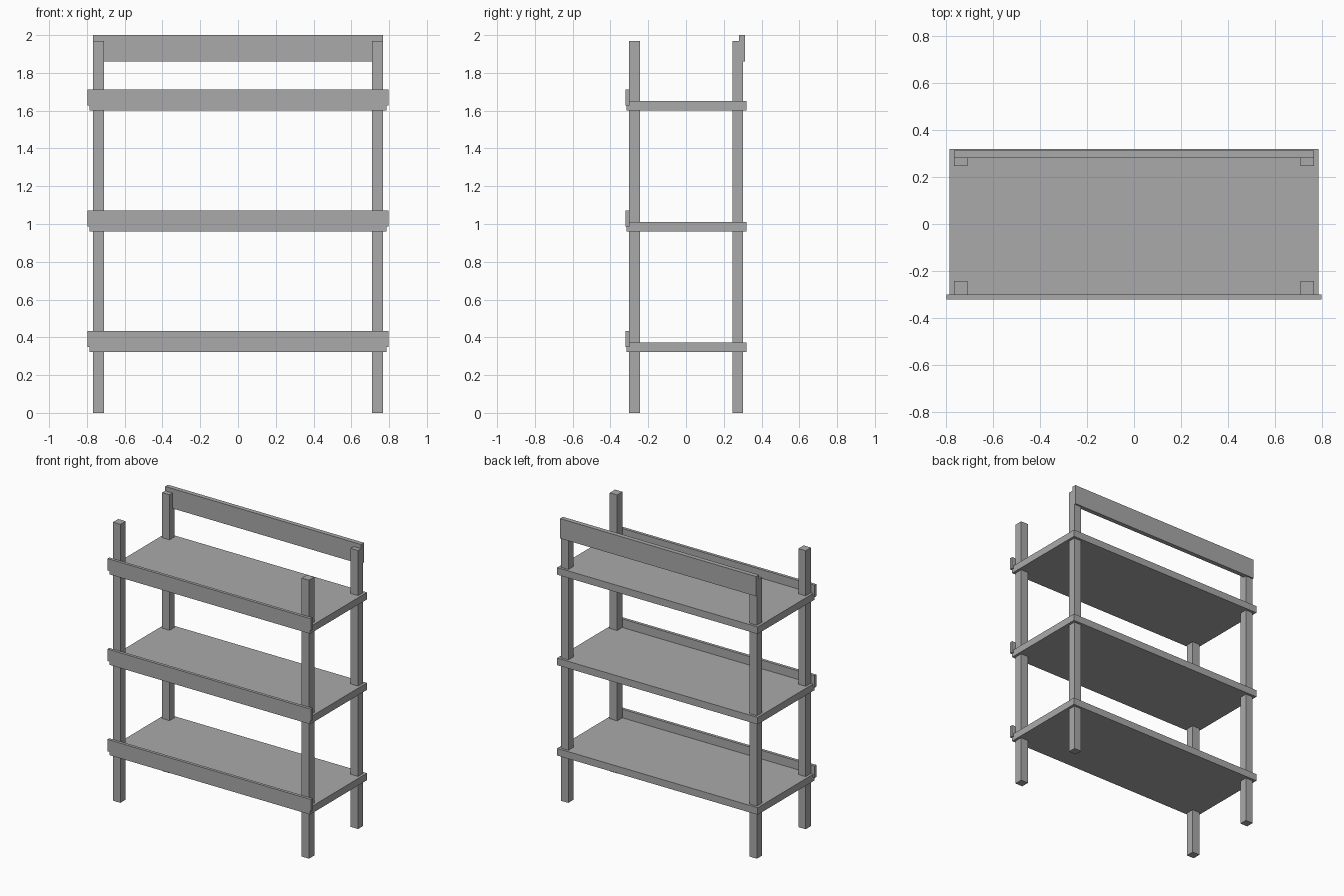
import bpy
import bmesh
from mathutils import Vector

cube = bpy.data.objects.get("Cube")
if cube:
    bpy.data.objects.remove(cube, do_unlink=True)

# One plain grey for the whole unit
GREY = (0.4, 0.4, 0.4, 1.0)
grey = bpy.data.materials.new("plain_grey")
grey.use_nodes = True
grey.diffuse_color = GREY
grey.node_tree.nodes["Principled BSDF"].inputs["Base Color"].default_value = GREY


def box(name, x, y, z):
    """Box between the (low, high) limits on each axis."""
    low, high = (Vector(c) for c in zip(x, y, z))
    bm = bmesh.new()
    bmesh.ops.create_cube(bm, size=1)
    bmesh.ops.scale(bm, vec=high - low, verts=bm.verts)
    bmesh.ops.translate(bm, vec=(low + high) / 2, verts=bm.verts)
    mesh = bpy.data.meshes.new(name)
    bm.to_mesh(mesh)
    bm.free()
    mesh.materials.append(grey)
    obj = bpy.data.objects.new(name, mesh)
    bpy.context.collection.objects.link(obj)
    return obj


# Four square corner posts
for side, x in (("left", (0.709, 0.767)), ("right", (-0.767, -0.709))):
    for end, y in (("front", (-0.302, -0.243)), ("back", (0.247, 0.303))):
        box(f"{end}_{side}_post", x, y, (0, 1.97))

# Three shelves, each with a raised lip along the front
for level, z in (("lower", 0.322), ("middle", 0.961), ("upper", 1.601)):
    box(f"{level}_shelf", (-0.785, 0.785), (-0.315, 0.32), (z, z + 0.05))
    box(f"{level}_front_lip", (-0.797, 0.797), (-0.321, -0.3),
        (z + 0.027, z + 0.111))

# Back board across the top of the rear posts
box("back_board", (-0.767, 0.767), (0.281, 0.313), (1.86, 2.0))
